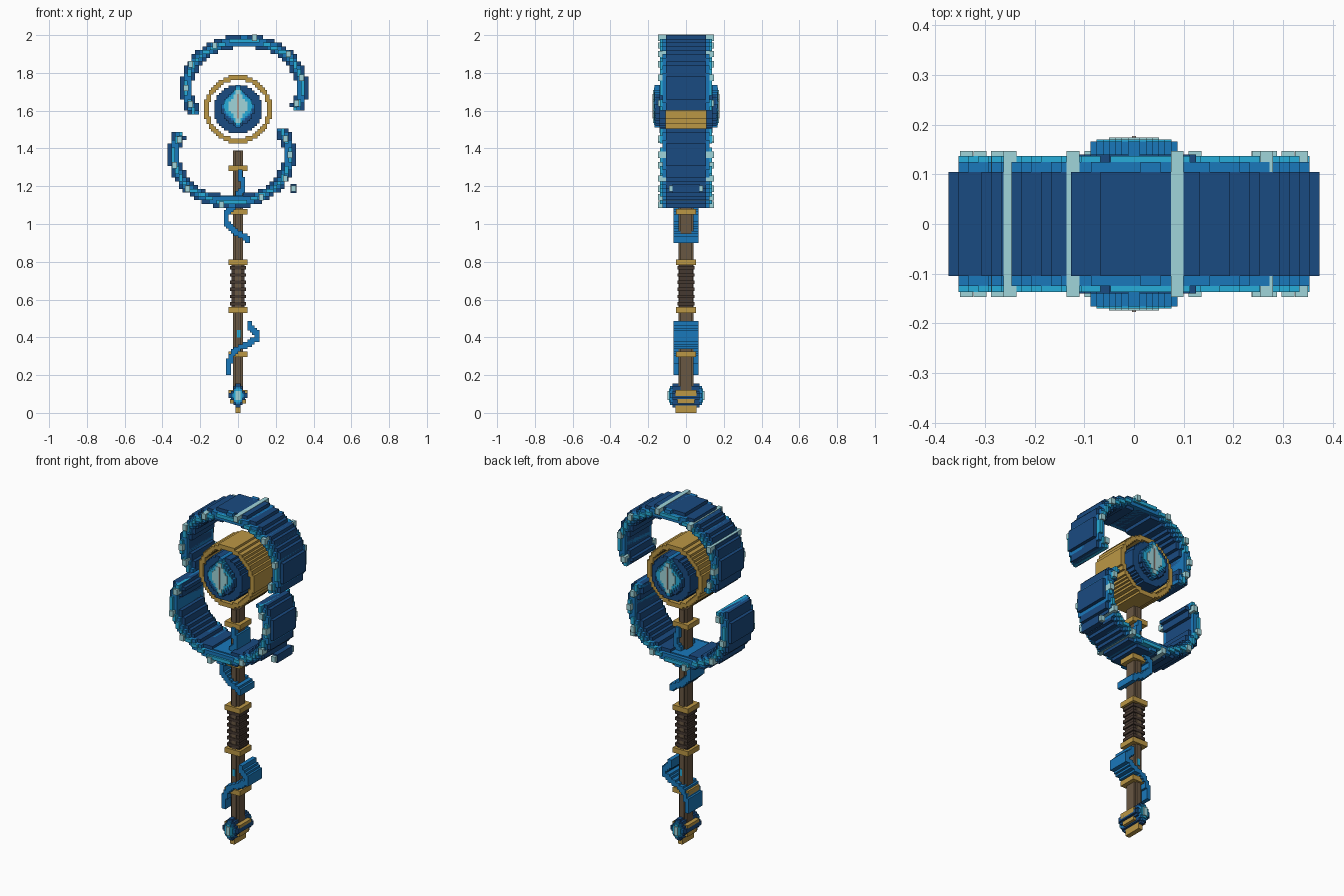
import bpy
from math import hypot, atan2, degrees, floor

if "Cube" in bpy.data.objects:
    bpy.data.objects.remove(bpy.data.objects["Cube"], do_unlink=True)


def material(name, rgb):
    m = bpy.data.materials.new(name)
    m.use_nodes = True
    m.diffuse_color = (*rgb, 1)
    m.node_tree.nodes["Principled BSDF"].inputs["Base Color"].default_value = (*rgb, 1)
    return m


NAVY = material("navy", (0.01, 0.07, 0.22))
BLUE = material("blue", (0.01, 0.19, 0.5))
CYAN = material("cyan", (0.02, 0.42, 0.7))
PALE = material("pale_aqua", (0.35, 0.66, 0.7))
GOLD = material("gold", (0.5, 0.31, 0.06))
WOOD = material("wood", (0.14, 0.095, 0.055))
WRAP = material("dark_wrap", (0.06, 0.04, 0.03))
TAN = material("tan", (0.45, 0.35, 0.30))

CELL, SMALL = 0.02, 0.0125
CORNERS = ((0, 0), (1, 0), (1, 1), (0, 1))
SIDES = ((0, -1), (1, 0), (0, 1), (-1, 0))


def prism(name, cells, depth, mat, cx=0, cz=0, cell=CELL):
    """Stepped solid: grid cells in the x-z plane carried from -depth to depth."""
    verts, faces, index = [], [], {}

    def vert(i, j, y):
        if (i, j, y) not in index:
            index[i, j, y] = len(verts)
            verts.append((cx + i * cell, y, cz + j * cell))
        return index[i, j, y]

    cells = set(cells)
    for i, j in sorted(cells):
        front = [vert(i + a, j + b, -depth) for a, b in CORNERS]
        back = [vert(i + a, j + b, depth) for a, b in CORNERS]
        faces += [front, back[::-1]]
        for k, (di, dj) in enumerate(SIDES):
            if (i + di, j + dj) not in cells:
                n = (k + 1) % 4
                faces.append([front[n], front[k], back[k], back[n]])
    mesh = bpy.data.meshes.new(name)
    mesh.from_pydata(verts, [], faces)
    mesh.materials.append(mat)
    ob = bpy.data.objects.new(name, mesh)
    bpy.context.collection.objects.link(ob)


def fill(rule, cell=CELL):
    """Cells whose centre satisfies the rule."""
    span = range(-20, 20)
    return [(i, j) for i in span for j in span
            if rule((i + 0.5) * cell, (j + 0.5) * cell)]


def diamond(w, h):
    return fill(lambda x, z: abs(x) / w + abs(z) / h < 1, SMALL)


def trace(points):
    """Small cells two wide along a bent path."""
    cells = set()
    for (x0, z0), (x1, z1) in zip(points, points[1:]):
        for s in range(21):
            t = s / 20
            i = floor((x0 + (x1 - x0) * t) / SMALL)
            j = floor((z0 + (z1 - z0) * t) / SMALL)
            cells.update((i - a, j - b) for a, b in CORNERS)
    return cells


def box(name, mat, x, z, hx, hy, hz):
    bpy.ops.mesh.primitive_cube_add(size=2, location=(x, 0, z))
    ob = bpy.context.object
    ob.name = name
    ob.scale = (hx, hy, hz)
    bpy.ops.object.transform_apply(location=False, rotation=False, scale=True)
    ob.data.materials.append(mat)


# Two open crescents, the lower one the upper turned by half a turn
AX, AZ, MIDDLE = 0.307, 0.25, 1.543


def crescent(half, turn):
    def rule(x, z):
        x, z = x * turn, z * turn
        f = hypot(x / AX, z / AZ)
        angle = (degrees(atan2(z / AZ, x / AX)) + 90) % 360 - 90
        return abs(1 - 1 / f) * hypot(x, z) < half and -28 < angle < 214
    return fill(rule)


STUDS = [(0.087, 1.985), (-0.123, 1.945), (0.267, 1.9), (-0.25, 1.845),
         (0.337, 1.775), (-0.275, 1.72), (0.31, 1.64), (-0.252, 1.635)]
for label, turn in (("upper", 1), ("lower", -1)):
    cx, cz = 0.033 * turn, MIDDLE + 0.177 * turn
    for part, half, depth, mat in (("body", 0.033, 0.105, NAVY),
                                   ("band", 0.021, 0.125, BLUE),
                                   ("stripe", 0.0085, 0.137, CYAN)):
        prism(f"{label}_crescent_{part}", crescent(half, turn), depth, mat, cx, cz)
    for x, z in STUDS:
        box(f"{label}_crescent_stud", PALE, x * turn, MIDDLE + (z - MIDDLE) * turn,
            0.013, 0.147, 0.017)

# Bright floor in the lower crescent
box("crescent_floor", BLUE, -0.01, 1.146, 0.085, 0.104, 0.006)

# Loose fragment beside the lower crescent
box("fragment", NAVY, 0.293, 1.187, 0.016, 0.072, 0.024)
box("fragment_core", PALE, 0.293, 1.187, 0.013, 0.09, 0.016)

# Gold hoop with the stepped orb inside
ORB, HOOP_CELL = 1.607, 0.0129
hoop = fill(lambda x, z: 11.9 < hypot(x, z) / HOOP_CELL < 14, HOOP_CELL)
prism("gold_hoop", hoop, 0.108, GOLD, 0, ORB, HOOP_CELL)
for name, r, depth, mat in (("orb", 0.13, 0.14, NAVY),
                            ("orb_face", 0.085, 0.162, NAVY)):
    prism(name, fill(lambda x, z: hypot(x, z) < r, SMALL), depth, mat, 0, ORB, SMALL)
for name, w, h, depth, mat in (("gem_setting", 0.095, 0.115, 0.166, BLUE),
                               ("gem", 0.084, 0.105, 0.17, CYAN),
                               ("gem_heart", 0.058, 0.092, 0.174, PALE)):
    prism(name, diamond(w, h), depth, mat, 0, ORB + 0.016, SMALL)
box("gem_line", TAN, 0, ORB + 0.016, 0.004, 0.177, 0.065)

# Shaft with raised front and back ridges
box("shaft", WOOD, 0, 0.735, 0.026, 0.03, 0.655)
box("shaft_ridge", WOOD, 0, 0.735, 0.015, 0.041, 0.65)

# Wrapped grip
box("grip", WRAP, 0, 0.672, 0.034, 0.036, 0.115)
for k in range(6):
    box("grip_rib", WRAP, 0, 0.578 + k * 0.038, 0.042, 0.044, 0.009)

# Gold collars
for z in (0.31, 0.545, 0.798, 1.065, 1.295):
    box("collar", GOLD, 0, z, 0.05, 0.053, 0.015)

# Pommel with its small gem
box("pommel_tip", GOLD, 0, 0.02, 0.014, 0.055, 0.02)
box("pommel_plate", GOLD, 0, 0.062, 0.042, 0.045, 0.012)
box("pommel_collar", GOLD, 0, 0.106, 0.05, 0.055, 0.016)
for name, mat, w, h, depth in (("pommel_gem_back", NAVY, 0.055, 0.068, 0.072),
                               ("pommel_gem_wide", BLUE, 0.046, 0.058, 0.084),
                               ("pommel_gem", CYAN, 0.034, 0.046, 0.091),
                               ("pommel_gem_heart", PALE, 0.02, 0.036, 0.097)):
    prism(name, diamond(w, h), depth, mat, 0, 0.092, SMALL)

# Ribbons winding around the shaft
RIBBONS = {
    "lower_ribbon": [(-0.045, 0.22), (-0.045, 0.27), (-0.03, 0.305), (0.0, 0.345),
                     (0.06, 0.37), (0.105, 0.4), (0.105, 0.43), (0.075, 0.46),
                     (0.07, 0.485)],
    "middle_ribbon": [(0.055, 0.92), (0.03, 0.945), (-0.01, 0.965), (-0.04, 0.99),
                      (-0.06, 1.02), (-0.06, 1.04), (-0.045, 1.08), (-0.02, 1.09)],
    "upper_ribbon": [(0.015, 1.28), (0.015, 1.25), (0.035, 1.23), (0.035, 1.19),
                     (0.015, 1.17), (-0.01, 1.12)],
}
for name, path in RIBBONS.items():
    prism(name, trace(path), 0.065, BLUE, cell=SMALL)
box("shaft_inlay", CYAN, 0.004, 0.42, 0.008, 0.045, 0.02)
